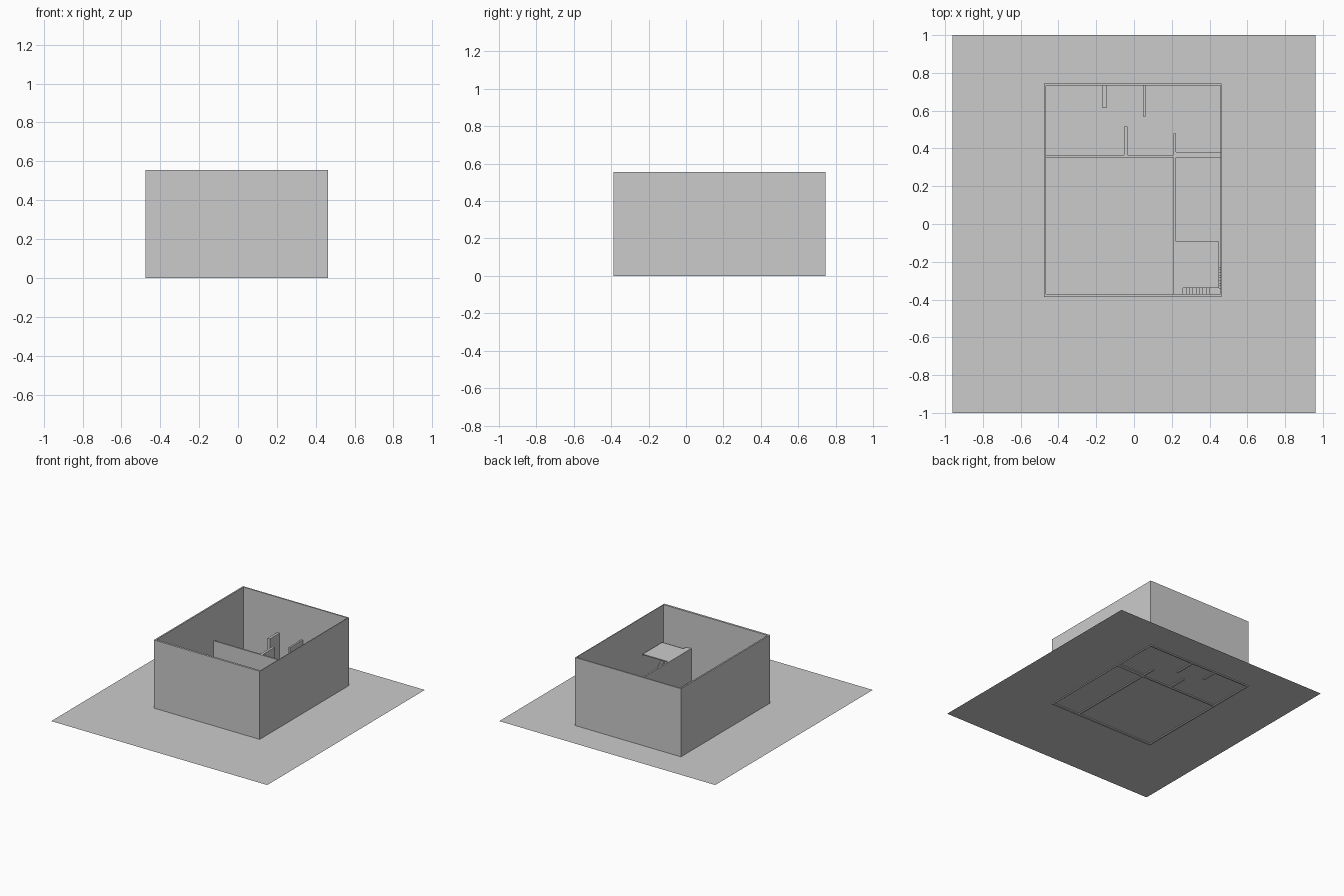
import bpy

if "Cube" in bpy.data.objects:
    bpy.data.objects.remove(bpy.data.objects["Cube"])

FLOOR = 0.008      # ground sheet height, walls poke slightly below it
WALL_TOP = 0.555   # outer shell
ROOM_TOP = 0.27    # inner partitions


def box(name, x0, x1, y0, y1, z0, z1):
    bpy.ops.mesh.primitive_cube_add(
        size=1, location=((x0 + x1) / 2, (y0 + y1) / 2, (z0 + z1) / 2))
    ob = bpy.context.object
    ob.name = name
    ob.scale = (x1 - x0, y1 - y0, z1 - z0)
    bpy.ops.object.transform_apply(location=False, rotation=False, scale=True)
    return ob


# Ground sheet
bpy.ops.mesh.primitive_plane_add(size=2, location=(0, 0, FLOOR))
ground = bpy.context.object
ground.name = "ground_sheet"
ground.scale.x = 0.96

# Outer shell
X0, X1, Y0, Y1 = -0.477, 0.464, -0.387, 0.745
box("outer_wall_left", X0, X0 + 0.012, Y0, Y1, 0, WALL_TOP)
box("outer_wall_right", X1 - 0.006, X1, Y0, Y1, 0, WALL_TOP)
box("outer_wall_front", X0 + 0.012, X1 - 0.006, Y0, Y0 + 0.017, 0, WALL_TOP)
box("outer_wall_back", X0 + 0.012, X1 - 0.006, Y1 - 0.011, Y1, 0, WALL_TOP)

# Partitions: x range, y range
partitions = {
    "cross_wall": (-0.465, 0.21, 0.352, 0.364),
    "cross_wall_thick": (0.222, 0.458, 0.352, 0.382),
    "hall_wall": (0.21, 0.222, -0.37, 0.478),
    "back_stub_left": (-0.167, -0.146, 0.615, 0.734),
    "back_stub_right": (0.048, 0.062, 0.57, 0.734),
    "middle_stub": (-0.054, -0.034, 0.364, 0.515),
}
for name, (x0, x1, y0, y1) in partitions.items():
    box(name, x0, x1, y0, y1, 0, ROOM_TOP)

# Upper landing slab with a stair gap along the front wall
box("landing_slab", 0.222, 0.45, -0.34, -0.093, 0.258, 0.266)
box("landing_slab_corner", 0.222, 0.26, -0.37, -0.34, 0.258, 0.266)

# Stair flight along the front wall, rising to the slab corner
for i in range(8):
    x = 0.40 - i * 0.0175
    z = 0.145 + i * 0.0145
    box(f"front_step_{i}", x - 0.0175, x, -0.37, -0.34, z - 0.0145, z)
box("quarter_landing", 0.40, 0.458, -0.37, -0.34, 0.12, 0.13)

# Lower flight along the right wall
for i in range(8):
    y = -0.34 + i * 0.014
    z = 0.116 - i * 0.0135
    box(f"side_step_{i}", 0.428, 0.458, y, y + 0.014, z - 0.0135, z)
